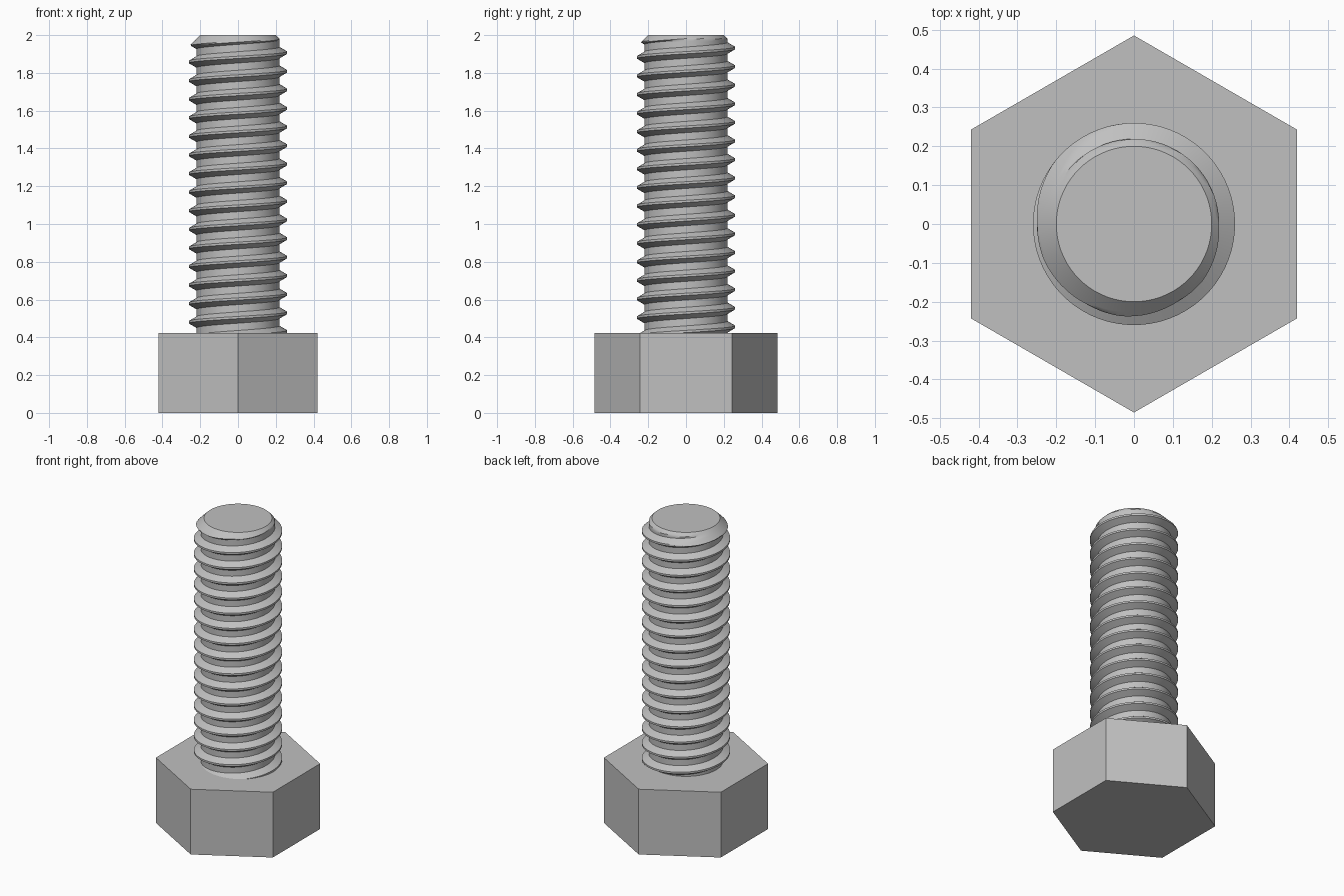
import bpy
import bmesh
from math import sin, cos, pi, floor

if "Cube" in bpy.data.objects:
    bpy.data.objects.remove(bpy.data.objects["Cube"], do_unlink=True)

HEAD_TOP, TOP = 0.424, 2.0
CREST_R, ROOT_R, TIP_R = 0.26, 0.219, 0.2
PITCH, PHASE = 0.0984, 1.907        # PHASE: height of a crest on the +x side
CREST_HALF, FLANK_END = 0.006, 0.03  # half widths of the thread ridge
SEGMENTS, STEPS = 72, 4

steel = bpy.data.materials.new("plain steel grey")
steel.use_nodes = True
grey = (0.53, 0.53, 0.53, 1.0)
steel.diffuse_color = grey
steel.node_tree.nodes["Principled BSDF"].inputs["Base Color"].default_value = grey


def finish(name, bm):
    bmesh.ops.recalc_face_normals(bm, faces=bm.faces)
    mesh = bpy.data.meshes.new(name)
    bm.to_mesh(mesh)
    bm.free()
    mesh.materials.append(steel)
    obj = bpy.data.objects.new(name, mesh)
    bpy.context.collection.objects.link(obj)
    return obj


# Hexagonal head, corners on the y axis
bm = bmesh.new()
radius = 0.485
base = bm.faces.new([bm.verts.new((radius * sin(k * pi / 3), radius * cos(k * pi / 3), 0))
                     for k in range(6)])
top = bmesh.ops.extrude_face_region(bm, geom=[base], use_keep_orig=True)["geom"]
for v in top:
    if isinstance(v, bmesh.types.BMVert):
        v.co.z = HEAD_TOP
finish("hex_head", bm)

# Thread profile over one pitch, with each straight run subdivided
corners = [(-FLANK_END, ROOT_R), (-CREST_HALF, CREST_R), (CREST_HALF, CREST_R),
           (FLANK_END, ROOT_R), (PITCH - FLANK_END, ROOT_R)]
profile = []
for (z0, r0), (z1, r1) in zip(corners, corners[1:]):
    for s in range(STEPS):
        t = s / STEPS
        profile.append((z0 + (z1 - z0) * t, r0 + (r1 - r0) * t))

# Sweep the profile along a right-hand helix, limited by the tip chamfer cone
first = floor((HEAD_TOP - PHASE) / PITCH) - 2
last = floor((TOP - PHASE) / PITCH) + 2
rows = [(PHASE + n * PITCH + z, r) for n in range(first, last) for z, r in profile]
bm = bmesh.new()
grid = []
for z, r in rows:
    row = []
    for j in range(SEGMENTS + 1):
        a = 2 * pi * j / SEGMENTS
        h = z + PITCH * j / SEGMENTS
        rad = min(r, TIP_R + TOP - h)
        row.append(bm.verts.new((rad * cos(a), rad * sin(a), h)))
    grid.append(row)
for low, high in zip(grid, grid[1:]):
    for j in range(SEGMENTS):
        bm.faces.new((low[j], low[j + 1], high[j + 1], high[j]))
bmesh.ops.remove_doubles(bm, verts=bm.verts, dist=0.00005)

# Trim the ends flat and cap them
for height, direction in ((TOP, 1), (HEAD_TOP - 0.01, -1)):
    bmesh.ops.bisect_plane(bm, geom=bm.verts[:] + bm.edges[:] + bm.faces[:], dist=0.00001,
                           plane_co=(0, 0, height), plane_no=(0, 0, direction),
                           clear_outer=True)
bmesh.ops.holes_fill(bm, edges=[e for e in bm.edges if e.is_boundary], sides=0)
shank = finish("threaded_shank", bm)

bpy.ops.object.select_all(action="DESELECT")
shank.select_set(True)
bpy.context.view_layer.objects.active = shank
bpy.ops.object.shade_smooth_by_angle(angle=pi / 6)
